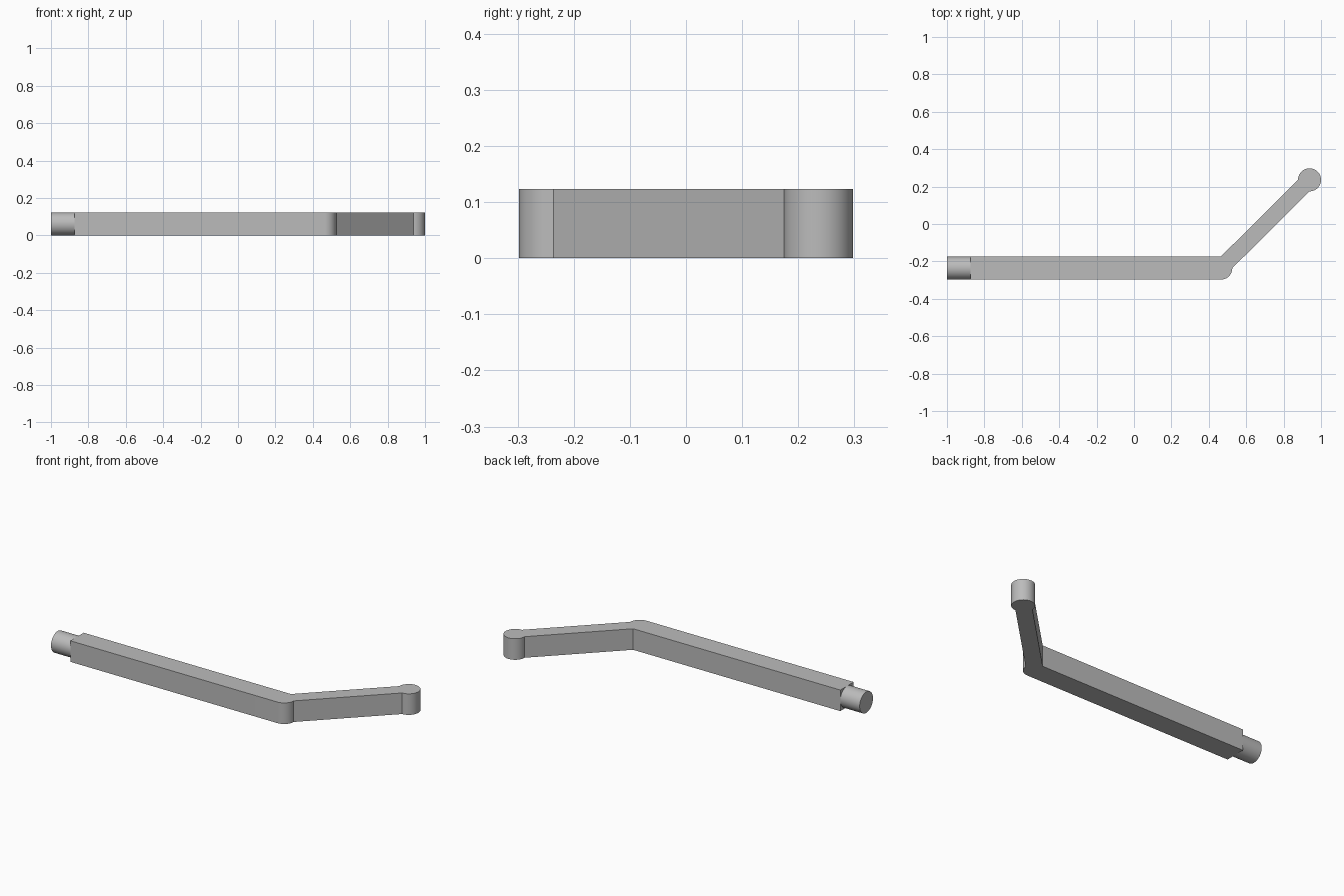
import bpy, bmesh
from math import cos, sin, radians, pi
from mathutils import Matrix

cube = bpy.data.objects.get("Cube")
if cube:
    bpy.data.objects.remove(cube, do_unlink=True)

R = 0.0615                      # half thickness of the bar and radius of the round parts
SHOULDER = -0.875               # where the bar steps down to the round pin
ELBOW = (0.464, R - 0.2975)
KNOB = (1 - R, 0.2975 - R)

grey = bpy.data.materials.new("plain grey")
grey.diffuse_color = (0.5, 0.5, 0.5, 1)
grey.use_nodes = True
grey.node_tree.nodes["Principled BSDF"].inputs["Base Color"].default_value = (0.5, 0.5, 0.5, 1)


def finish(name, bm):
    bmesh.ops.recalc_face_normals(bm, faces=bm.faces)
    mesh = bpy.data.meshes.new(name)
    bm.to_mesh(mesh)
    bm.free()
    mesh.materials.append(grey)
    obj = bpy.data.objects.new(name, mesh)
    bpy.context.collection.objects.link(obj)
    bpy.ops.object.select_all(action='DESELECT')
    obj.select_set(True)
    bpy.context.view_layer.objects.active = obj
    bpy.ops.object.shade_smooth_by_angle(angle=radians(30))
    return obj


def arc(centre, start, end, steps):
    angles = [radians(start + (end - start) * i / steps) for i in range(steps + 1)]
    return [(centre[0] + R * cos(a), centre[1] + R * sin(a)) for a in angles]


# Bent lever: straight bar, rounded elbow, slanted arm and round knob in one outline
outline = [(SHOULDER, ELBOW[1] - R)]
outline += arc(ELBOW, -90, 0, 16)
outline += arc(KNOB, -90, 180, 48)
outline += [(ELBOW[0], ELBOW[1] + R), (SHOULDER, ELBOW[1] + R)]
bm = bmesh.new()
base = bm.faces.new([bm.verts.new((x, y, 0)) for x, y in outline])
top = bmesh.ops.extrude_face_region(bm, geom=[base], use_keep_orig=True)
bmesh.ops.translate(bm, vec=(0, 0, 2 * R),
                    verts=[v for v in top["geom"] if isinstance(v, bmesh.types.BMVert)])
finish("bent_lever", bm)

# Round pin at the end of the bar
length = SHOULDER + 1
bm = bmesh.new()
bmesh.ops.create_cone(bm, cap_ends=True, segments=64, radius1=R, radius2=R, depth=length,
                      matrix=Matrix.Translation((SHOULDER - length / 2, ELBOW[1], R))
                      @ Matrix.Rotation(pi / 2, 4, 'Y'))
finish("end_pin", bm)
